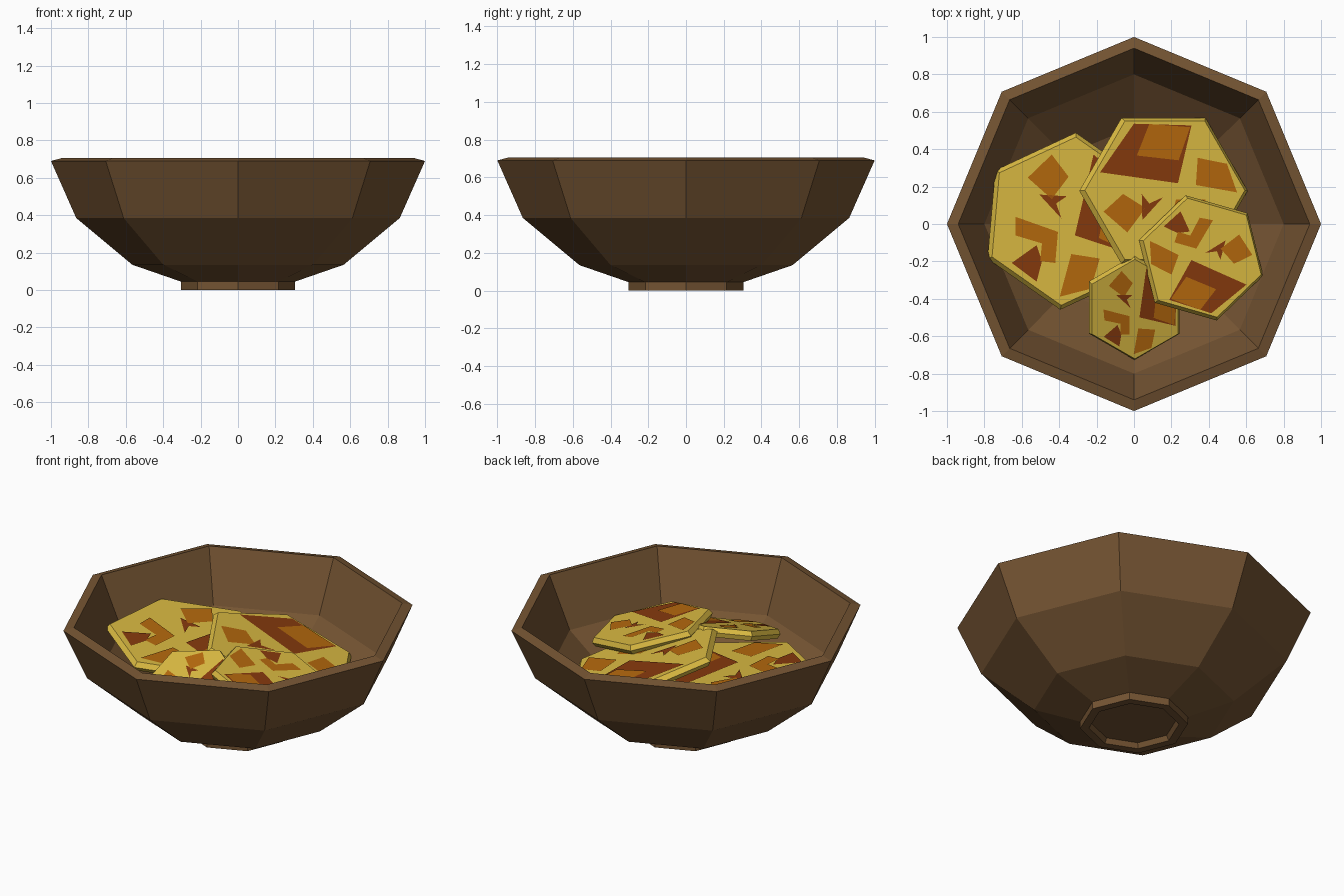
import bpy, bmesh, math
from mathutils import Vector

if "Cube" in bpy.data.objects:
    bpy.data.objects.remove(bpy.data.objects["Cube"])


def material(name, rgb):
    m = bpy.data.materials.new(name)
    m.diffuse_color = (*rgb, 1)
    m.use_nodes = True
    m.node_tree.nodes["Principled BSDF"].inputs["Base Color"].default_value = m.diffuse_color
    return m


BROWN = material("brown_wood", (0.175, 0.088, 0.032))
YELLOW = material("yellow_crust", (0.70, 0.49, 0.054))
ORANGE = material("orange_spot", (0.46, 0.14, 0.004))
RUST = material("rust_spot", (0.24, 0.042, 0.004))


def finish(bm, name, mats):
    mesh = bpy.data.meshes.new(name)
    bm.to_mesh(mesh)
    bm.free()
    for m in mats:
        mesh.materials.append(m)
    obj = bpy.data.objects.new(name, mesh)
    bpy.context.collection.objects.link(obj)
    return obj


def loft(bm, rings):
    """Bridge equal-sized rings of points and cap both ends."""
    loops = [[bm.verts.new(p) for p in ring] for ring in rings]
    n = len(loops[0])
    for a, b in zip(loops, loops[1:]):
        for i in range(n):
            j = (i + 1) % n
            bm.faces.new((a[i], a[j], b[j], b[i]))
    bm.faces.new(loops[0])
    bm.faces.new(loops[-1])
    bmesh.ops.recalc_face_normals(bm, faces=bm.faces)


def polygon(sides, radius, phase=0.0):
    return [(radius * math.cos(phase + math.tau * i / sides),
             radius * math.sin(phase + math.tau * i / sides)) for i in range(sides)]


# Bowl: eight-sided lathe, from the recess under the foot, up the outside, down the inside
PROFILE = [(0.24, 0.03), (0.255, 0.0), (0.305, 0.0), (0.305, 0.045), (0.565, 0.135),
           (0.865, 0.385), (1.0, 0.69), (0.94, 0.706), (0.80, 0.40), (0.52, 0.18), (0.25, 0.09)]
bm = bmesh.new()
loft(bm, [[(x, y, z) for x, y in polygon(8, r)] for r, z in PROFILE])
finish(bm, "bowl", [BROWN])

# Spot pattern shared by every flatbread, in units of its radius (1 orange, 2 rust)
SPOTS = [
    (1, [(-.46, .49), (-.19, .75), (0, .5), (-.19, .25)]),
    (2, [(-.33, .3), (-.08, .03), (-.14, .2), (-.02, .28)]),
    (1, [(-.6, .05), (-.12, -.12), (-.15, -.47), (-.32, -.45), (-.3, -.25), (-.6, -.16)]),
    (2, [(-.64, -.47), (-.36, -.27), (-.3, -.45), (-.36, -.68)]),
    (1, [(.03, -.37), (.35, -.42), (.25, -.76), (-.1, -.85)]),
    (2, [(.28, .75), (.07, -.16), (.74, -.38), (.82, .3)]),
    (1, [(.44, .3), (.34, -.19), (.72, -.36), (.8, .12)]),
]


def flatbread(name, center, radius, turn, slope):
    """Tilted hexagonal slab with a bevelled edge and thin spots on top."""
    cx, cy, cz = center
    normal = Vector((-slope[0], -slope[1], 1)).normalized()
    c, s = math.cos(math.radians(turn)), math.sin(math.radians(turn))

    def place(p, lift):
        x, y = radius * (p[0] * c - p[1] * s), radius * (p[0] * s + p[1] * c)
        return Vector((cx + x, cy + y, cz + slope[0] * x + slope[1] * y)) + normal * lift

    bm = bmesh.new()
    loft(bm, [[place(p, lift) for p in polygon(6, r, math.radians(25))]
              for r, lift in ((0.95, 0.0), (1.0, -0.028), (0.95, -0.055))])
    for i, (colour, points) in enumerate(SPOTS):
        lift = 0.007 if i == len(SPOTS) - 1 else 0.004
        face = bm.faces.new([bm.verts.new(place(p, lift)) for p in points])
        face.material_index = colour
        face.normal_update()
        if face.normal.z < 0:
            face.normal_flip()
    finish(bm, name, [YELLOW, ORANGE, RUST])


# Pile of flatbreads: centre, radius, turn, slope in x and y
flatbread("left_flatbread", (-0.35, 0.015, 0.475), 0.475, 0, (-0.10, 0.0))
flatbread("back_flatbread", (0.165, 0.18, 0.465), 0.45, 95, (-0.28, -0.10))
flatbread("right_flatbread", (0.365, -0.18, 0.49), 0.345, -101, (-0.235, -0.04))
flatbread("front_flatbread", (0.005, -0.455, 0.475), 0.28, 5, (-0.11, 0.33))
